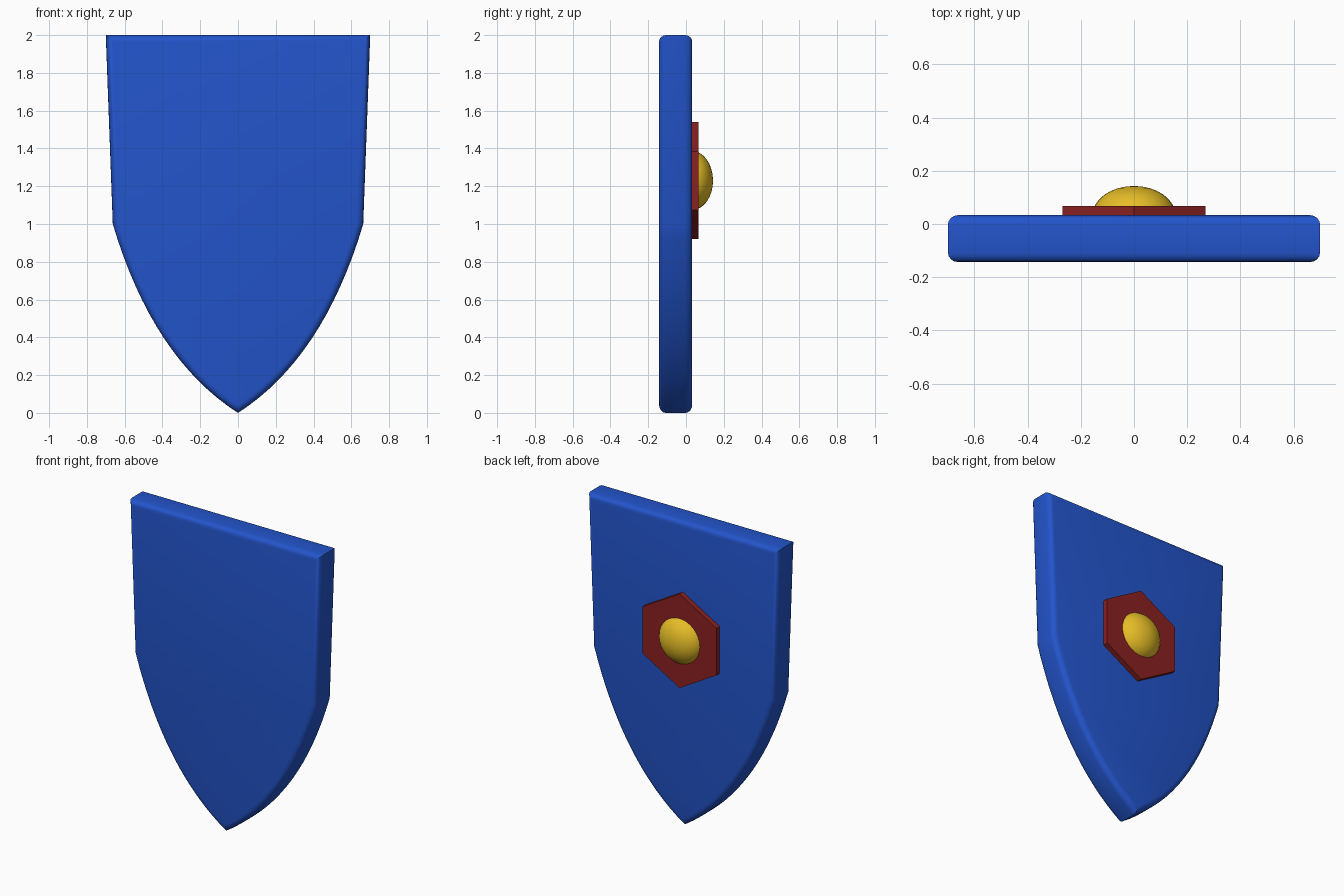
import bpy, bmesh, math
from mathutils import Matrix, Vector

if "Cube" in bpy.data.objects:
    bpy.data.objects.remove(bpy.data.objects["Cube"])


def material(name, rgb):
    m = bpy.data.materials.new(name)
    m.diffuse_color = (*rgb, 1)
    m.use_nodes = True
    m.node_tree.nodes["Principled BSDF"].inputs["Base Color"].default_value = m.diffuse_color
    return m


blue = material("blue", (0.017, 0.09, 0.60))
red = material("dark red", (0.26, 0.015, 0.015))
gold = material("gold", (0.79, 0.51, 0.02))


def make(name, bm, mat, angle):
    bmesh.ops.recalc_face_normals(bm, faces=bm.faces)
    me = bpy.data.meshes.new(name)
    bm.to_mesh(me)
    bm.free()
    ob = bpy.data.objects.new(name, me)
    bpy.context.collection.objects.link(ob)
    me.materials.append(mat)
    bpy.ops.object.select_all(action='DESELECT')
    ob.select_set(True)
    bpy.context.view_layer.objects.active = ob
    bpy.ops.object.shade_smooth_by_angle(angle=math.radians(angle))
    return ob


def prism(points, y0, y1):
    """Extrude an x-z outline from y0 to y1."""
    bm = bmesh.new()
    f = bm.faces.new([bm.verts.new((x, y0, z)) for x, z in points])
    ext = bmesh.ops.extrude_face_region(bm, geom=[f], use_keep_orig=True)
    vs = [v for v in ext["geom"] if isinstance(v, bmesh.types.BMVert)]
    bmesh.ops.translate(bm, verts=vs, vec=(0, y1 - y0, 0))
    return bm


# Shield body: straight upper sides, curved lower sides meeting at a tip
Y_FRONT, Y_BACK = -0.143, 0.033
start, ctrl, tip = Vector((0.663, 1.0)), Vector((0.452, 0.29)), Vector((0, 0))
N = 16
side = [Vector((0.70, 2.0))]
for i in range(N + 1):
    t = i / N
    side.append(start * (1 - t) ** 2 + ctrl * 2 * t * (1 - t) + tip * t * t)
outline = side + [Vector((-p.x, p.y)) for p in reversed(side[:-1])]
bm = prism(outline, Y_FRONT, Y_BACK)
bm.normal_update()
rim = [e for e in bm.edges if abs(e.verts[0].co.y - e.verts[1].co.y) < 1e-5]
bmesh.ops.bevel(bm, geom=rim, offset=0.036, segments=4, profile=0.5,
                affect='EDGES', clamp_overlap=False)
make("shield_body", bm, blue, 35)

# Hexagonal plate on the back
ZC = 1.23
hexagon = [(0.31 * math.sin(k * math.pi / 3), ZC + 0.31 * math.cos(k * math.pi / 3))
           for k in range(6)]
make("hex_plate", prism(hexagon, 0.02, 0.067), red, 30)

# Flattened dome boss, cut off inside the plate
bm = bmesh.new()
bmesh.ops.create_uvsphere(bm, u_segments=32, v_segments=16, radius=1)
bmesh.ops.transform(bm, verts=bm.verts, matrix=Matrix.Translation((0, 0.033, ZC))
                    @ Matrix.Diagonal((0.156, 0.11, 0.156, 1))
                    @ Matrix.Rotation(math.pi / 2, 4, 'X'))
cut = bmesh.ops.bisect_plane(bm, geom=bm.verts[:] + bm.edges[:] + bm.faces[:],
                             plane_co=(0, 0.05, 0), plane_no=(0, -1, 0), clear_outer=True)
bmesh.ops.holes_fill(bm, edges=[e for e in bm.edges if e.is_boundary], sides=0)
make("dome_boss", bm, gold, 40)
